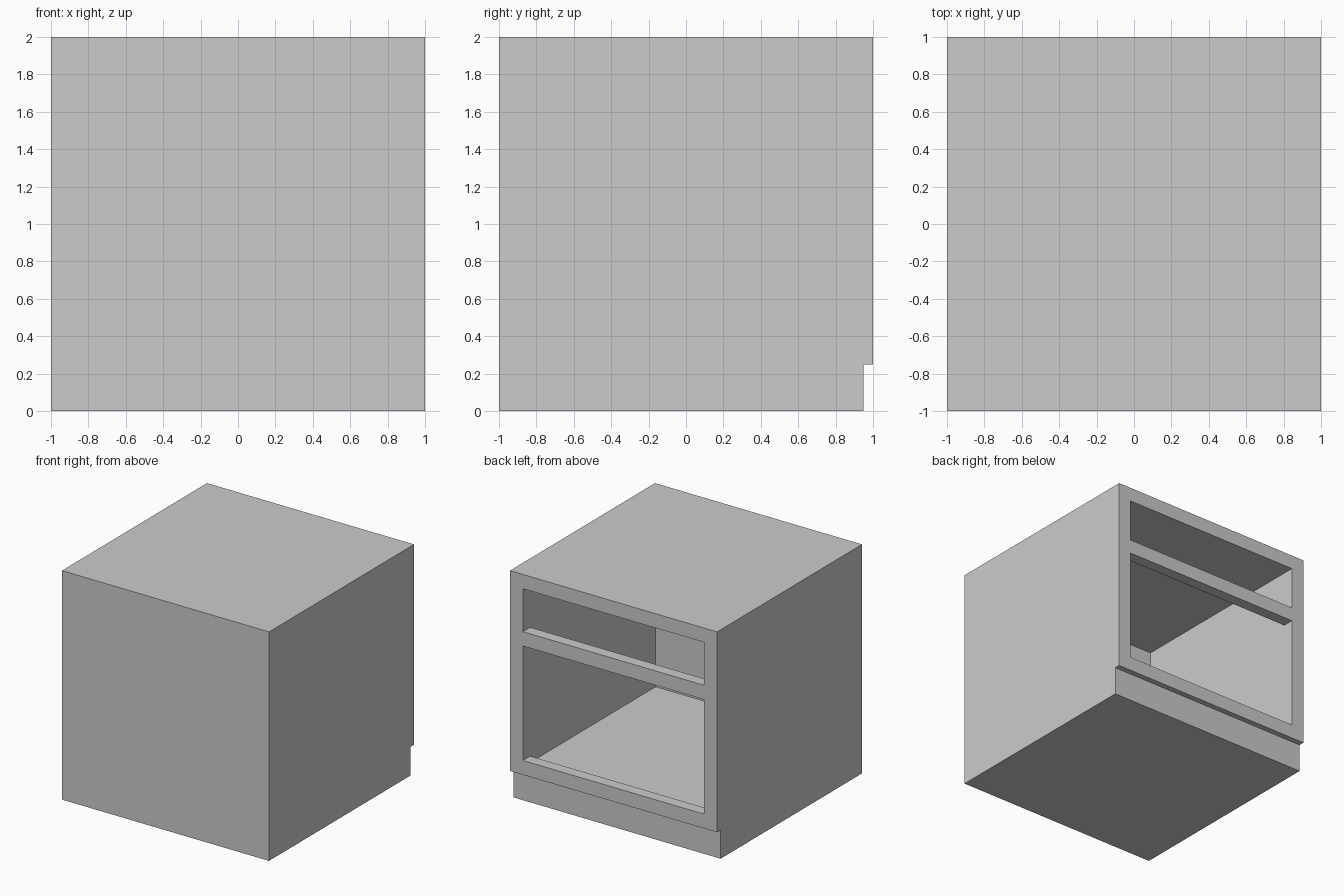
import bpy, bmesh

if "Cube" in bpy.data.objects:
    bpy.data.objects.remove(bpy.data.objects["Cube"])


def extrude_profile(name, profile, half_width):
    """Extrude a closed (y, z) profile symmetrically along x."""
    bm = bmesh.new()
    face = bm.faces.new([bm.verts.new((-half_width, y, z)) for y, z in profile])
    new = bmesh.ops.extrude_face_region(bm, geom=[face])["geom"]
    verts = [v for v in new if isinstance(v, bmesh.types.BMVert)]
    bmesh.ops.translate(bm, verts=verts, vec=(2 * half_width, 0, 0))
    bmesh.ops.recalc_face_normals(bm, faces=bm.faces)
    mesh = bpy.data.meshes.new(name)
    bm.to_mesh(mesh)
    bm.free()
    obj = bpy.data.objects.new(name, mesh)
    bpy.context.collection.objects.link(obj)
    return obj


# Cabinet block with the toe-kick notch at the open side
body = extrude_profile("cabinet_body", [
    (-1, 0), (0.95, 0), (0.95, 0.25), (1, 0.25), (1, 2), (-1, 2)], 1)

# Hollow interior with drawer and door openings; leaves the rails standing
cavity = extrude_profile("cavity_cutter", [
    (0.9, 0.32), (-0.83, 0.32), (-0.83, 1.875), (1.1, 1.875), (1.1, 1.5),
    (0.9, 1.5), (0.9, 1.375), (1.1, 1.375), (1.1, 0.375), (0.9, 0.375)], 0.875)
cavity.hide_render = True

cut = body.modifiers.new("hollow", "BOOLEAN")
cut.operation = "DIFFERENCE"
cut.solver = "EXACT"
cut.object = cavity

# Bake the cut and drop the cutter
bpy.context.view_layer.objects.active = body
body.select_set(True)
bpy.ops.object.modifier_apply(modifier=cut.name)
bpy.data.objects.remove(cavity, do_unlink=True)
